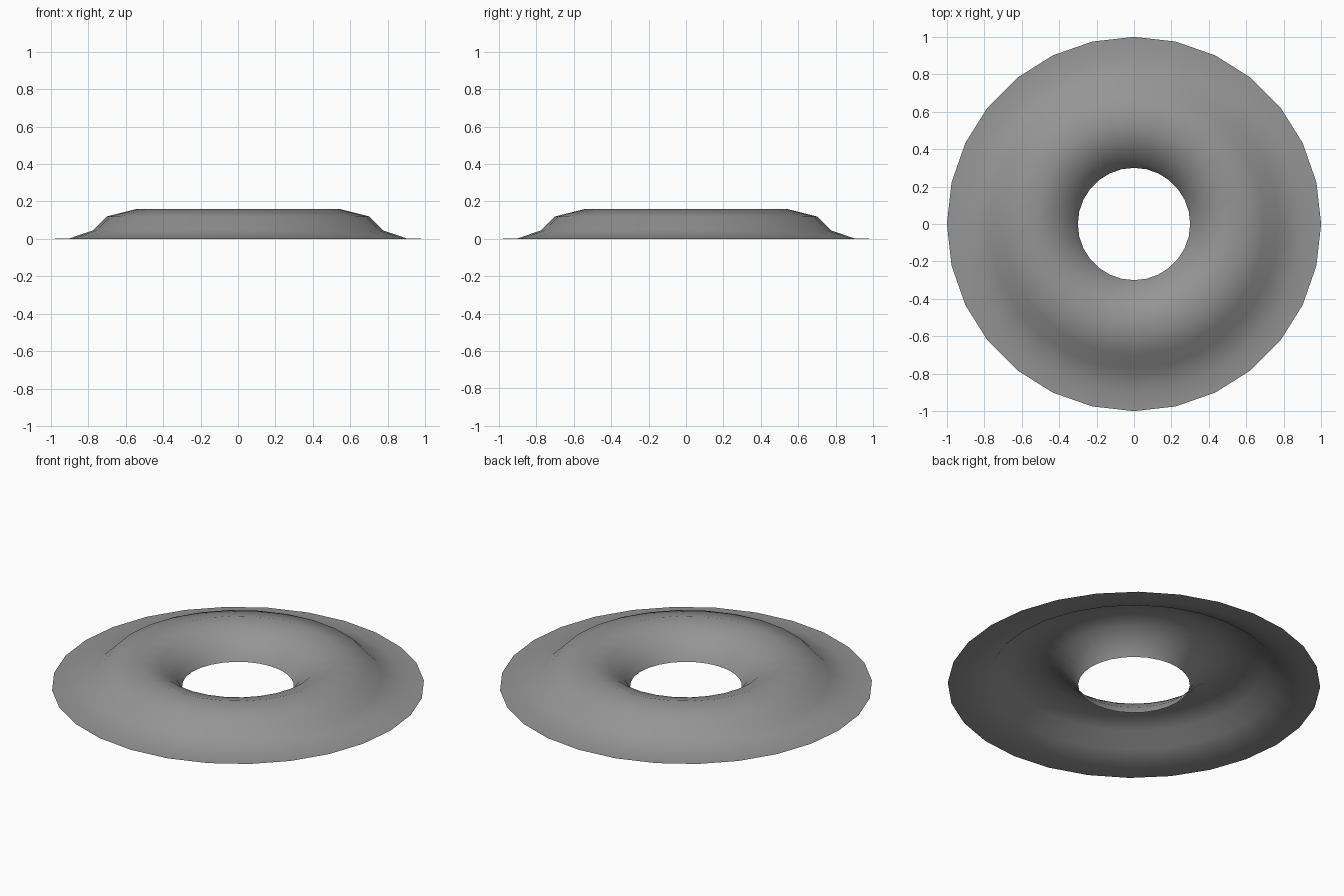
import bpy
import bmesh
import math

cube = bpy.data.objects.get("Cube")
if cube:
    bpy.data.objects.remove(cube, do_unlink=True)

SIDES = 28

# Plain grey
grey = bpy.data.materials.new("plain_grey")
grey.use_nodes = True
colour = (0.3, 0.3, 0.3, 1)
grey.diffuse_color = colour
grey.node_tree.nodes["Principled BSDF"].inputs["Base Color"].default_value = colour

# Radius and height from the hole outwards to the flat brim
profile = [(0.30, 0), (0.33, 0.05), (0.42, 0.125), (0.54, 0.16),
           (0.70, 0.12), (0.775, 0.045), (0.90, 0.003), (1, 0)]

# Open ring sheet, turned around the vertical axis
bm = bmesh.new()
points = [bm.verts.new((r, 0, z)) for r, z in profile]
edges = [bm.edges.new(pair) for pair in zip(points, points[1:])]
bmesh.ops.spin(bm, geom=points + edges, cent=(0, 0, 0), axis=(0, 0, 1),
               angle=math.tau, steps=SIDES)
bmesh.ops.remove_doubles(bm, verts=bm.verts, dist=0.0005)
bmesh.ops.recalc_face_normals(bm, faces=bm.faces)
if sum(f.normal.z for f in bm.faces) < 0:
    bmesh.ops.reverse_faces(bm, faces=bm.faces)
for face in bm.faces:
    face.smooth = True

mesh = bpy.data.meshes.new("ring_sheet")
bm.to_mesh(mesh)
bm.free()
mesh.materials.append(grey)
ring = bpy.data.objects.new("ring_sheet", mesh)
bpy.context.collection.objects.link(ring)
